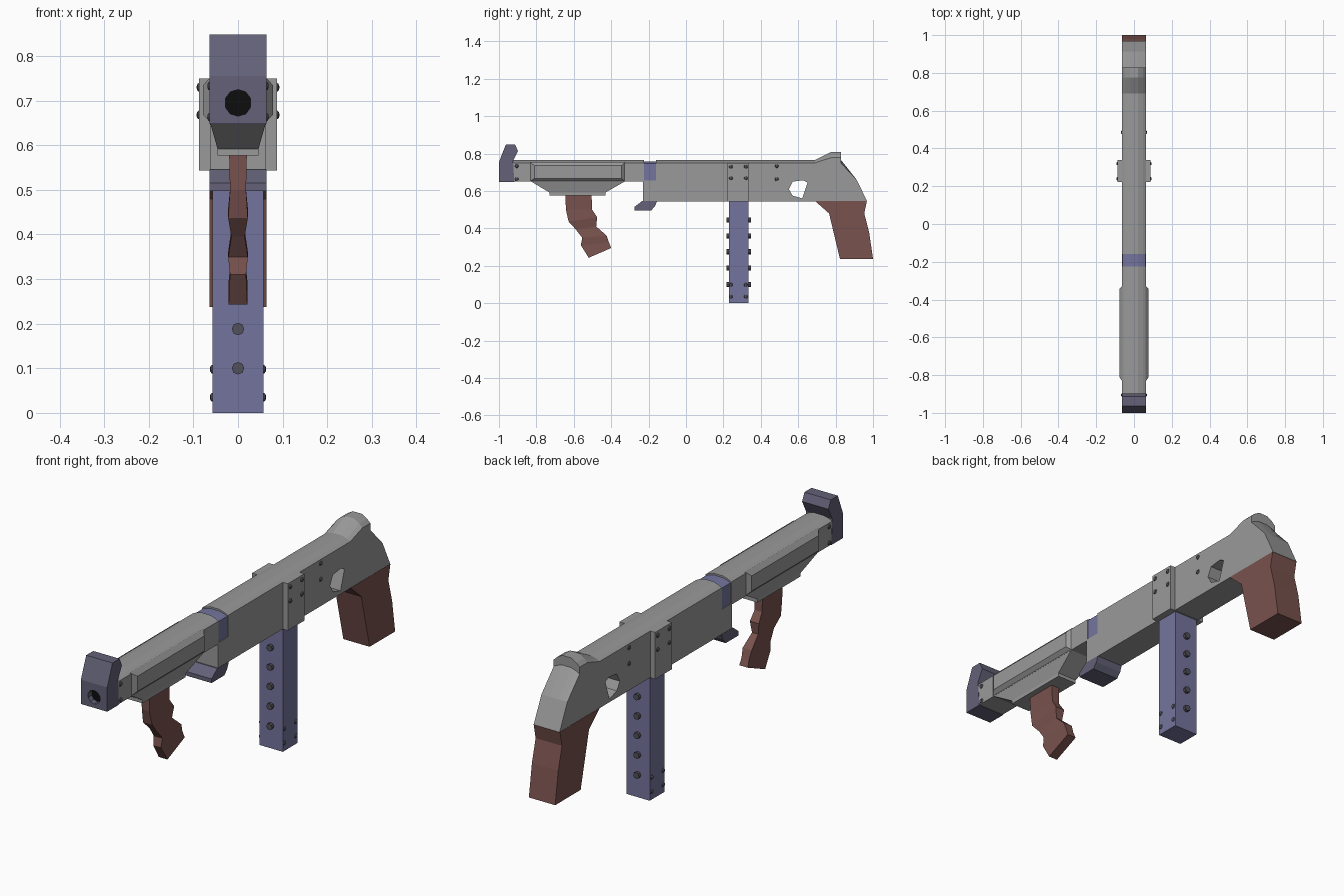
import bpy, bmesh, math
from mathutils import Matrix

if "Cube" in bpy.data.objects:
    bpy.data.objects.remove(bpy.data.objects["Cube"])

W = 0.063  # half width of the body


def material(name, rgb):
    m = bpy.data.materials.new(name)
    m.diffuse_color = (*rgb, 1)
    m.use_nodes = True
    m.node_tree.nodes["Principled BSDF"].inputs["Base Color"].default_value = m.diffuse_color
    return m


GREY = material("grey_metal", (0.32, 0.32, 0.32))
BLUE = material("blue_metal", (0.175, 0.175, 0.34))
DARK = material("dark_blue_metal", (0.125, 0.12, 0.185))
BROWN = material("brown_wood", (0.19, 0.085, 0.075))
BOLT = material("bolt_metal", (0.085, 0.08, 0.10))
BLACK = material("black_bore", (0.004, 0.004, 0.004))


def finish(name, bm, mat):
    bmesh.ops.recalc_face_normals(bm, faces=bm.faces)
    me = bpy.data.meshes.new(name)
    bm.to_mesh(me)
    bm.free()
    me.materials.append(mat)
    ob = bpy.data.objects.new(name, me)
    bpy.context.collection.objects.link(ob)
    return ob


def loft(name, loops, mat=GREY):
    """Closed solid through equal-length loops of points."""
    bm = bmesh.new()
    rings = [[bm.verts.new(p) for p in lp] for lp in loops]
    n = len(rings[0])
    for a, b in zip(rings, rings[1:]):
        for i in range(n):
            j = (i + 1) % n
            bm.faces.new((a[i], a[j], b[j], b[i]))
    bm.faces.new(rings[0])
    bm.faces.new(rings[-1])
    return finish(name, bm, mat)


def side_profile(name, pts, w=W, mat=GREY):
    """Extrude a (y, z) outline across x."""
    return loft(name, [[(x, y, z) for y, z in pts] for x in (-w, w)], mat)


def arched(name, pts, w=W, mat=GREY):
    """Side outline (y, z, drop): points sink by drop towards the sides, giving a rounded top."""
    return loft(name, [[(w * t, y, z - d * t * t) for y, z, d in pts]
                       for t in (-1, -0.75, -0.35, 0.35, 0.75, 1)], mat)


def block(name, x, y0, y1, z0, z1, mat=GREY):
    return side_profile(name, [(y0, z0), (y1, z0), (y1, z1), (y0, z1)], x, mat)


def cylinder(name, loc, r, depth, mat, sides=8):
    """Cylinder along y."""
    bm = bmesh.new()
    bmesh.ops.create_cone(bm, cap_ends=True, segments=sides, radius1=r, radius2=r, depth=depth,
                          matrix=Matrix.Translation(loc) @ Matrix.Rotation(math.pi / 2, 4, 'X'))
    return finish(name, bm, mat)


def rivet(loc):
    """Small domed bolt head facing x."""
    bm = bmesh.new()
    bmesh.ops.create_uvsphere(bm, u_segments=8, v_segments=6, radius=0.01,
                              matrix=Matrix.Translation(loc) @ Matrix.Diagonal((0.6, 1, 1, 1)))
    return finish("bolt", bm, BOLT)


def cut(ob, cutter):
    mod = ob.modifiers.new("cut", 'BOOLEAN')
    mod.operation, mod.object, mod.solver = 'DIFFERENCE', cutter, 'EXACT'
    cutter.hide_render = True
    cutter.hide_set(True)


# receiver with rear hump and trigger opening
receiver = arched("receiver", [
    (-0.23, 0.545, 0), (-0.23, 0.655, 0), (-0.16, 0.655, 0), (-0.16, 0.768, 0.018),
    (0.69, 0.768, 0.018), (0.775, 0.812, 0.034), (0.829, 0.812, 0.034),
    (0.829, 0.768, 0.02), (0.914, 0.658, 0), (0.968, 0.545, 0)])
cut(receiver, side_profile("trigger_opening_cutter", [
    (0.55, 0.61), (0.57, 0.65), (0.625, 0.657), (0.65, 0.645), (0.622, 0.56), (0.57, 0.575)], 0.2))

# barrel shroud and blue collar
arched("barrel_shroud", [(-0.93, 0.65, 0), (-0.93, 0.768, 0.018), (-0.225, 0.768, 0.018),
                         (-0.225, 0.65, 0)])
arched("collar", [(-0.235, 0.655, 0), (-0.235, 0.76, 0.014), (-0.155, 0.76, 0.014), (-0.155, 0.655, 0)],
       0.06, BLUE)

# raised side panels of the handguard
for s in (-1, 1):
    loft("handguard_panel", [
        [(s * x, y0, z0), (s * x, y1, z0), (s * x, y1, z1), (s * x, y0, z1)]
        for x, y0, y1, z0, z1 in ((0.06, -0.835, -0.325, 0.65, 0.755),
                                  (0.078, -0.81, -0.345, 0.668, 0.735))])

# tapered underside of the handguard
loft("handguard_underside", [
    [(-w, y0, z), (w, y0, z), (w, y1, z), (-w, y1, z)]
    for w, y0, y1, z in ((W, -0.83, -0.325, 0.652), (0.046, -0.73, -0.43, 0.592),
                         (0.046, -0.73, -0.43, 0.577))])

# front sight block with bore
sight = side_profile("front_sight", [
    (-1, 0.648), (-1, 0.755), (-0.963, 0.848), (-0.914, 0.848), (-0.898, 0.813),
    (-0.925, 0.76), (-0.918, 0.648)], W + 0.001, DARK)
cut(sight, cylinder("bore_cutter", (0, -0.995, 0.695), 0.03, 0.06, BLACK, 10))
cylinder("bore", (0, -0.965, 0.695), 0.0305, 0.02, BLACK, 10)

# lug below the receiver front
side_profile("lower_lug", [(-0.275, 0.497), (-0.275, 0.515), (-0.235, 0.546), (-0.155, 0.546),
                           (-0.165, 0.52), (-0.185, 0.497)], W + 0.001, DARK)

# magazine and its housing
block("magazine_housing", 0.087, 0.222, 0.338, 0.544, 0.75)
block("magazine", 0.057, 0.23, 0.333, 0, 0.56, BLUE)
for z in (0.1, 0.188, 0.275, 0.36, 0.445):
    cylinder("magazine_stud", (0, 0.2815, z), 0.014, 0.13, BOLT)

# bolts on both sides: y positions, z positions, face x
for ys, zs, x in (((0.24, 0.32), (0.73, 0.668), 0.087),
                  ((0.24, 0.32), (0.098, 0.035), 0.057),
                  ((0.485,), (0.733, 0.663), W),
                  ((-0.905,), (0.733, 0.663), W)):
    for y in ys:
        for z in zs:
            for s in (-1, 1):
                rivet((s * x, y, z))

# front grip, rows of front edge, back edge and half width
loft("front_grip", [[(-w, yf, zf), (w, yf, zf), (w, yb, zb), (-w, yb, zb)]
                    for yf, zf, yb, zb, w in (
    (-0.645, 0.585, -0.505, 0.585, 0.02), (-0.642, 0.50, -0.502, 0.50, 0.018),
    (-0.628, 0.437, -0.475, 0.46, 0.022), (-0.59, 0.395, -0.48, 0.41, 0.015),
    (-0.555, 0.35, -0.425, 0.362, 0.022), (-0.562, 0.31, -0.412, 0.325, 0.018),
    (-0.52, 0.243, -0.40, 0.295, 0.021))], BROWN)

# rear grip
side_profile("rear_grip", [(0.69, 0.546), (0.765, 0.48), (0.823, 0.237), (1.0, 0.237),
                           (0.979, 0.38), (0.953, 0.48), (0.967, 0.546)], W + 0.001, BROWN)
